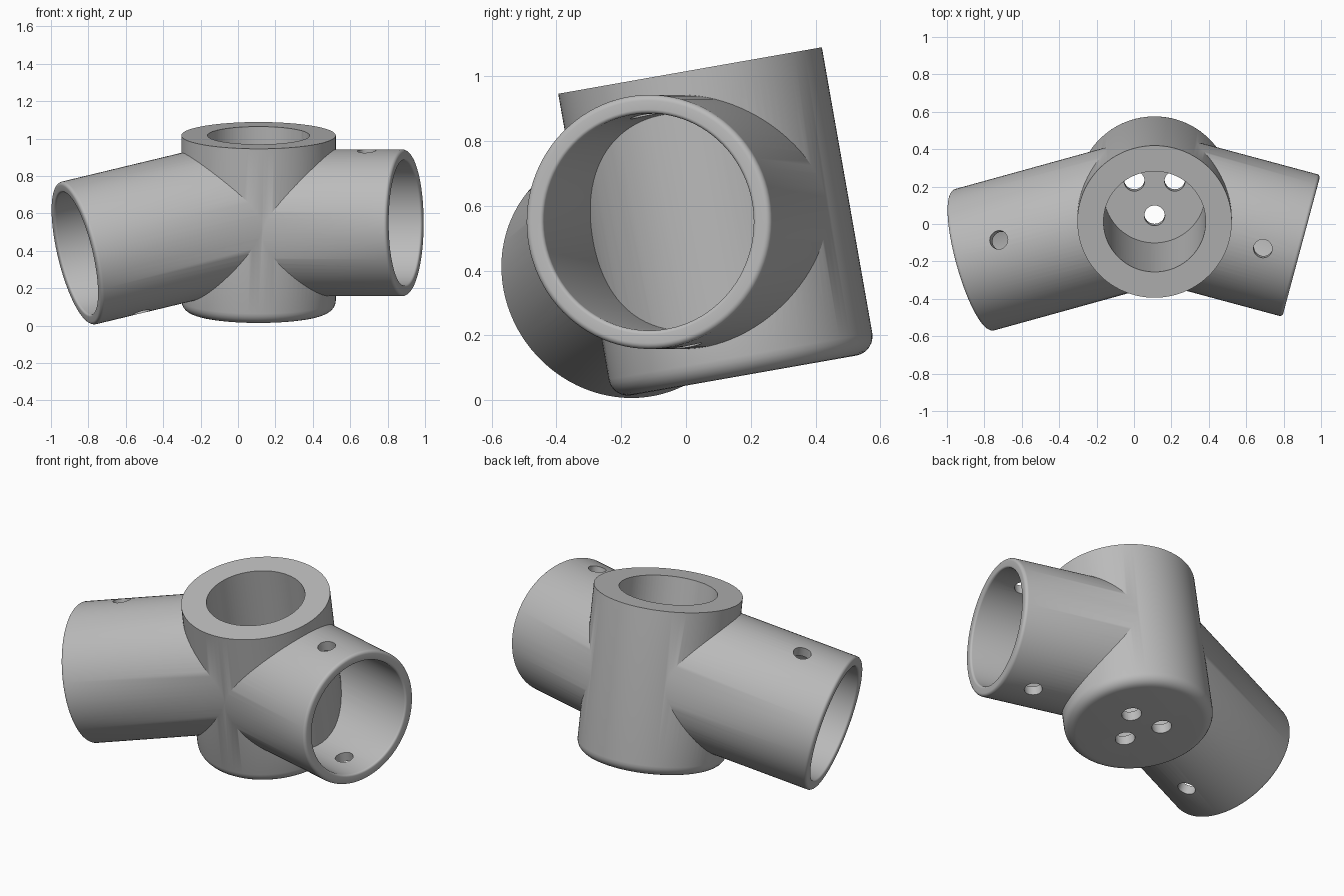
import bpy, bmesh, math
from mathutils import Vector, Matrix

cube = bpy.data.objects.get("Cube")
if cube:
    bpy.data.objects.remove(cube, do_unlink=True)

gray = bpy.data.materials.new("plain_gray")
gray.use_nodes = True
color = (0.5, 0.5, 0.5, 1)
gray.diffuse_color = color
gray.node_tree.nodes["Principled BSDF"].inputs["Base Color"].default_value = color


def rounded(cr, ch, radius, start, steps=6):
    """Quarter-circle profile points around (cr, ch), starting at an angle in degrees."""
    return [(cr + radius * math.cos(a), ch + radius * math.sin(a))
            for a in (math.radians(start + 90 * i / steps) for i in range(steps + 1))]


def lathe(name, profile, base, axis, segments=96):
    """Spin a closed (radius, height) profile around an axis starting at base."""
    bm = bmesh.new()
    verts = [bm.verts.new((r, 0, h)) for r, h in profile]
    edges = [bm.edges.new((v, verts[i - 1])) for i, v in enumerate(verts)
             if max(profile[i][0], profile[i - 1][0]) > 0]
    bmesh.ops.spin(bm, geom=verts + edges, cent=(0, 0, 0), axis=(0, 0, 1),
                   angle=math.tau, steps=segments, use_duplicate=False)
    bmesh.ops.remove_doubles(bm, verts=bm.verts, dist=1e-5)
    bmesh.ops.recalc_face_normals(bm, faces=bm.faces)
    turn = axis.to_track_quat('Z', 'Y').to_matrix().to_4x4()
    bm.transform(Matrix.Translation(base) @ turn)
    mesh = bpy.data.meshes.new(name)
    bm.to_mesh(mesh)
    bm.free()
    mesh.materials.append(gray)
    obj = bpy.data.objects.new(name, mesh)
    bpy.context.collection.objects.link(obj)
    return obj


def rod(name, radius, start, end, segments=96):
    """Solid cylinder between two points."""
    span = end - start
    length = span.length
    return lathe(name, [(0, 0), (radius, 0), (radius, length), (0, length)],
                 start, span.normalized(), segments)


def combine(target, tool, operation):
    """Apply a boolean and discard the tool."""
    tool.hide_render = True
    mod = target.modifiers.new(operation.lower(), 'BOOLEAN')
    mod.operation = operation
    mod.solver = 'EXACT'
    mod.object = tool
    bpy.context.view_layer.objects.active = target
    bpy.ops.object.modifier_apply(modifier=mod.name)
    bpy.data.objects.remove(tool, do_unlink=True)


# Tilted hub: solid cup with a rounded lower rim
tilt = math.radians(10)
up = Vector((0, -math.sin(tilt), math.cos(tilt)))
hub_top = Vector((0.11, 0.0125, 1.017))
hub_length, hub_radius, fillet = 0.955, 0.413, 0.06
hub_base = hub_top - up * hub_length
hub = lathe("hub_connector",
            [(0, 0)] + rounded(hub_radius - fillet, fillet, fillet, -90)
            + [(hub_radius, hub_length), (0, hub_length)], hub_base, up)

# Two side sockets: (name, inner point, mouth centre, pin setback, pin roll)
sockets = [
    ("left_socket", Vector((0.11, 0.094, 0.55)), Vector((0.895, -0.117, 0.55)), 0.195, 10),
    ("right_socket", Vector((0.11, 0.075, 0.62)), Vector((-0.867, -0.195, 0.385)), 0.262, -10),
]
outer, inner = 0.392, 0.335
pins = []
for name, start, mouth, setback, roll in sockets:
    axis = (mouth - start).normalized()
    length = (mouth - start).length
    profile = ([(inner, 0), (outer, 0)]
               + rounded(outer - 0.018, length - 0.018, 0.018, 0)
               + rounded(inner + 0.012, length - 0.012, 0.012, 90))
    combine(hub, lathe(name, profile, start, axis), 'UNION')
    # Cross pin hole, rolled slightly around the socket axis
    level = (Vector((0, 0, 1)) - axis * axis.z).normalized()
    forward = Vector((axis.y, -axis.x, 0)).normalized()
    forward *= -1 if forward.y > 0 else 1
    a = math.radians(roll)
    across = (level * math.cos(a) + forward * math.sin(a)) * 0.5
    centre = mouth - axis * setback
    pins.append((centre - across, centre + across))

# Hub bore, leaving a thin floor
combine(hub, rod("hub_bore", 0.273, hub_base + up * 0.06, hub_top + up * 0.1), 'DIFFERENCE')

# Pin holes through the sockets
for low, high in pins:
    combine(hub, rod("pin_hole", 0.05, low, high, 32), 'DIFFERENCE')

# Three screw holes through the hub floor
front = Vector((0, -math.cos(tilt), -math.sin(tilt)))
for i in range(3):
    a = math.tau * i / 3
    spot = hub_base + (front * math.cos(a) + Vector((1, 0, 0)) * math.sin(a)) * 0.125
    combine(hub, rod("screw_hole", 0.055, spot - up * 0.1, spot + up * 0.15, 32), 'DIFFERENCE')

# Smooth curved walls, crisp rims
bpy.ops.object.select_all(action='DESELECT')
hub.select_set(True)
bpy.context.view_layer.objects.active = hub
bpy.ops.object.shade_smooth_by_angle(angle=math.radians(30))
